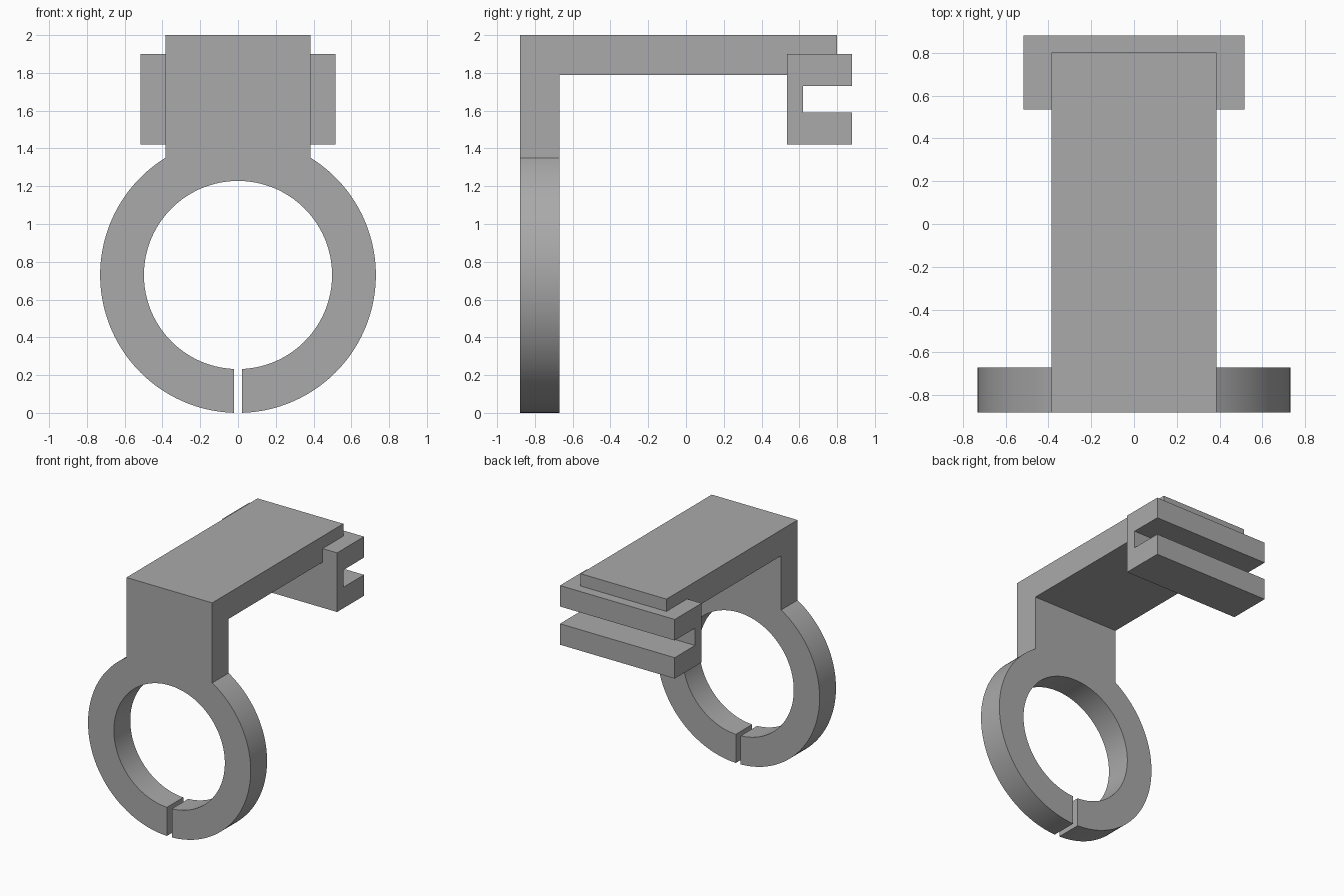
import bpy
import bmesh
from math import asin, sin, cos, pi

cube = bpy.data.objects.get("Cube")
if cube:
    bpy.data.objects.remove(cube, do_unlink=True)

# One grey plastic
grey = bpy.data.materials.new("grey plastic")
grey.use_nodes = True
colour = (0.4, 0.4, 0.4, 1)
grey.diffuse_color = colour
grey.node_tree.nodes["Principled BSDF"].inputs["Base Color"].default_value = colour

FRONT, PLATE_BACK, ARM_END = -0.88, -0.67, 0.80
RADIUS, HOLE, SLIT = 0.73, 0.498, 0.022
ARM_HALF, ARM_BOTTOM, TOP = 0.385, 1.79, 2.0


def arc(radius, start, end, steps=64):
    """Points on the right half of the ring, angles measured from the bottom."""
    angles = [start + (end - start) * i / steps for i in range(steps + 1)]
    return [(radius * sin(a), RADIUS - radius * cos(a)) for a in angles]


def finish(bm, name):
    bmesh.ops.recalc_face_normals(bm, faces=bm.faces)
    mesh = bpy.data.meshes.new(name)
    bm.to_mesh(mesh)
    bm.free()
    mesh.materials.append(grey)
    obj = bpy.data.objects.new(name, mesh)
    bpy.context.collection.objects.link(obj)
    return obj


def push_back(bm, faces, distance):
    """Extrude faces towards the back and return the new cap faces."""
    out = bmesh.ops.extrude_face_region(bm, geom=faces)["geom"]
    verts = [g for g in out if isinstance(g, bmesh.types.BMVert)]
    bmesh.ops.translate(bm, verts=verts, vec=(0, distance, 0))
    return [g for g in out if isinstance(g, bmesh.types.BMFace)]


# Split ring with neck, bent into the top arm
outer = arc(RADIUS, asin(SLIT / RADIUS), pi - asin(ARM_HALF / RADIUS))
inner = arc(HOLE, pi, asin(SLIT / HOLE))
right = outer + [(ARM_HALF, ARM_BOTTOM)]
mirror = lambda pts: [(-x, z) for x, z in reversed(pts)]
profile = right + mirror(right) + mirror(inner) + inner[1:]

bm = bmesh.new()
verts = [bm.verts.new((x, FRONT, z)) for x, z in profile]
ring_face = bm.faces.new(verts)
shoulder_r, shoulder_l = verts[len(right) - 1], verts[len(right)]
top_r, top_l = [bm.verts.new((x, FRONT, TOP)) for x in (ARM_HALF, -ARM_HALF)]
neck_face = bm.faces.new((shoulder_l, shoulder_r, top_r, top_l))
caps = push_back(bm, [ring_face, neck_face], PLATE_BACK - FRONT)
arm_cap = max(caps, key=lambda f: f.calc_center_median().z)
push_back(bm, [arm_cap], ARM_END - PLATE_BACK)
# Remove the faces left inside the bend, then merge coplanar ones
bmesh.ops.dissolve_limit(bm, angle_limit=0.01, verts=bm.verts, edges=bm.edges)
bracket = finish(bm, "ring_and_arm")

# C-shaped clip across the arm's end
section = [(0.535, 1.42), (0.88, 1.42), (0.88, 1.59), (0.62, 1.59),
           (0.62, 1.73), (0.88, 1.73), (0.88, 1.90), (0.535, 1.90)]
CLIP_HALF = 0.515
bm = bmesh.new()
face = bm.faces.new([bm.verts.new((-CLIP_HALF, y, z)) for y, z in section])
out = bmesh.ops.extrude_face_region(bm, geom=[face])["geom"]
bmesh.ops.translate(bm, vec=(2 * CLIP_HALF, 0, 0),
                    verts=[g for g in out if isinstance(g, bmesh.types.BMVert)])
clip = finish(bm, "rear_clip")

# Smooth round walls, crisp edges
for obj in (bracket, clip):
    bpy.ops.object.select_all(action="DESELECT")
    obj.select_set(True)
    bpy.context.view_layer.objects.active = obj
    bpy.ops.object.shade_smooth_by_angle()
